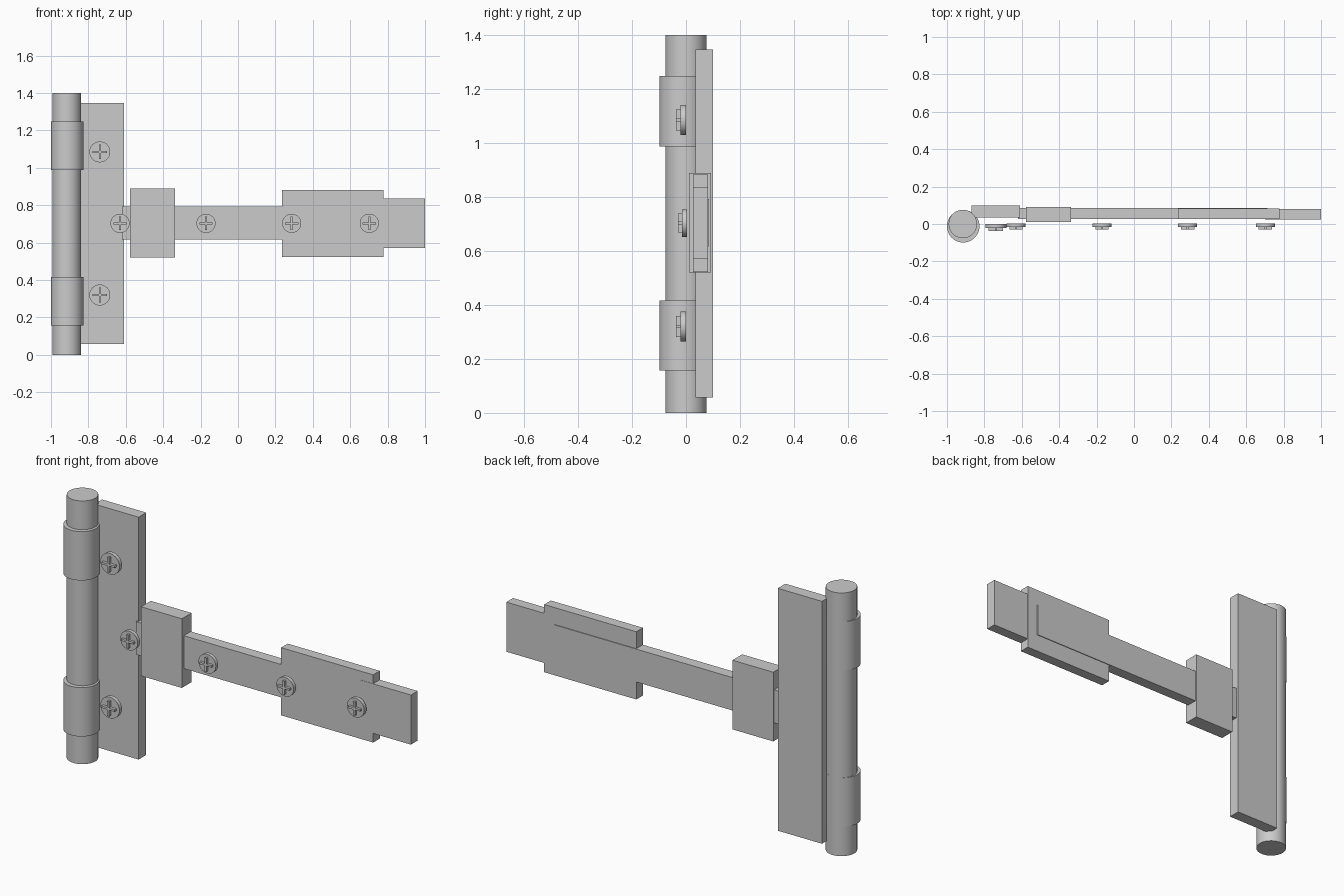
import bpy
from math import radians

if "Cube" in bpy.data.objects:
    bpy.data.objects.remove(bpy.data.objects["Cube"])


def box(name, x0, x1, y0, y1, z0, z1):
    bpy.ops.mesh.primitive_cube_add(size=1, location=((x0 + x1) / 2, (y0 + y1) / 2, (z0 + z1) / 2))
    ob = bpy.context.object
    ob.name = name
    ob.scale = (x1 - x0, y1 - y0, z1 - z0)
    bpy.ops.object.transform_apply(location=False, rotation=False, scale=True)
    return ob


def cylinder(name, radius, depth, loc, rot=(0, 0, 0), sides=48):
    bpy.ops.mesh.primitive_cylinder_add(vertices=sides, radius=radius, depth=depth, location=loc, rotation=rot)
    ob = bpy.context.object
    ob.name = name
    bpy.ops.object.shade_smooth_by_angle(angle=radians(30))
    return ob


def screw(name, x, z, radius, back, mid, front):
    # Disc head with a raised cross on its front
    cylinder(name + "_head", radius, back - mid, (x, (back + mid) / 2, z), (radians(90), 0, 0), 32)
    h, t = radius * 0.7, 0.0055
    box(name + "_cross_upright", x - t, x + t, front, mid + 0.002, z - h, z + h)
    box(name + "_cross_level", x - h, x + h, front, mid + 0.002, z - t, z + t)


# Hinge pin and its two knuckles
cylinder("hinge_pin", 0.076, 1.40, (-0.915, 0, 0.70))
for label, z0, z1 in (("lower", 0.157, 0.417), ("upper", 0.987, 1.247)):
    cylinder(label + "_knuckle", 0.087, z1 - z0, (-0.913, -0.012, (z0 + z1) / 2))

# Fixed mounting plate
box("mounting_plate", -0.87, -0.61, 0.036, 0.10, 0.057, 1.346)

# Strap arm with collar, wide section and end tab
box("strap", -0.62, 0.714, 0.027, 0.086, 0.617, 0.792)
box("collar", -0.578, -0.338, 0.011, 0.092, 0.52, 0.888)
box("wide_section", 0.235, 0.777, 0.0265, 0.082, 0.522, 0.882)
box("end_tab", 0.70, 1.0, 0.025, 0.0815, 0.571, 0.835)

# Screws on the plate and along the strap
for i, z in enumerate((0.32, 1.085)):
    screw(f"plate_screw_{i + 1}", -0.739, z, 0.056, 0.0, -0.021, -0.037)
for i, x in enumerate((-0.631, -0.171, 0.287, 0.702)):
    screw(f"strap_screw_{i + 1}", x, 0.703, 0.051, 0.004, -0.015, -0.029)
